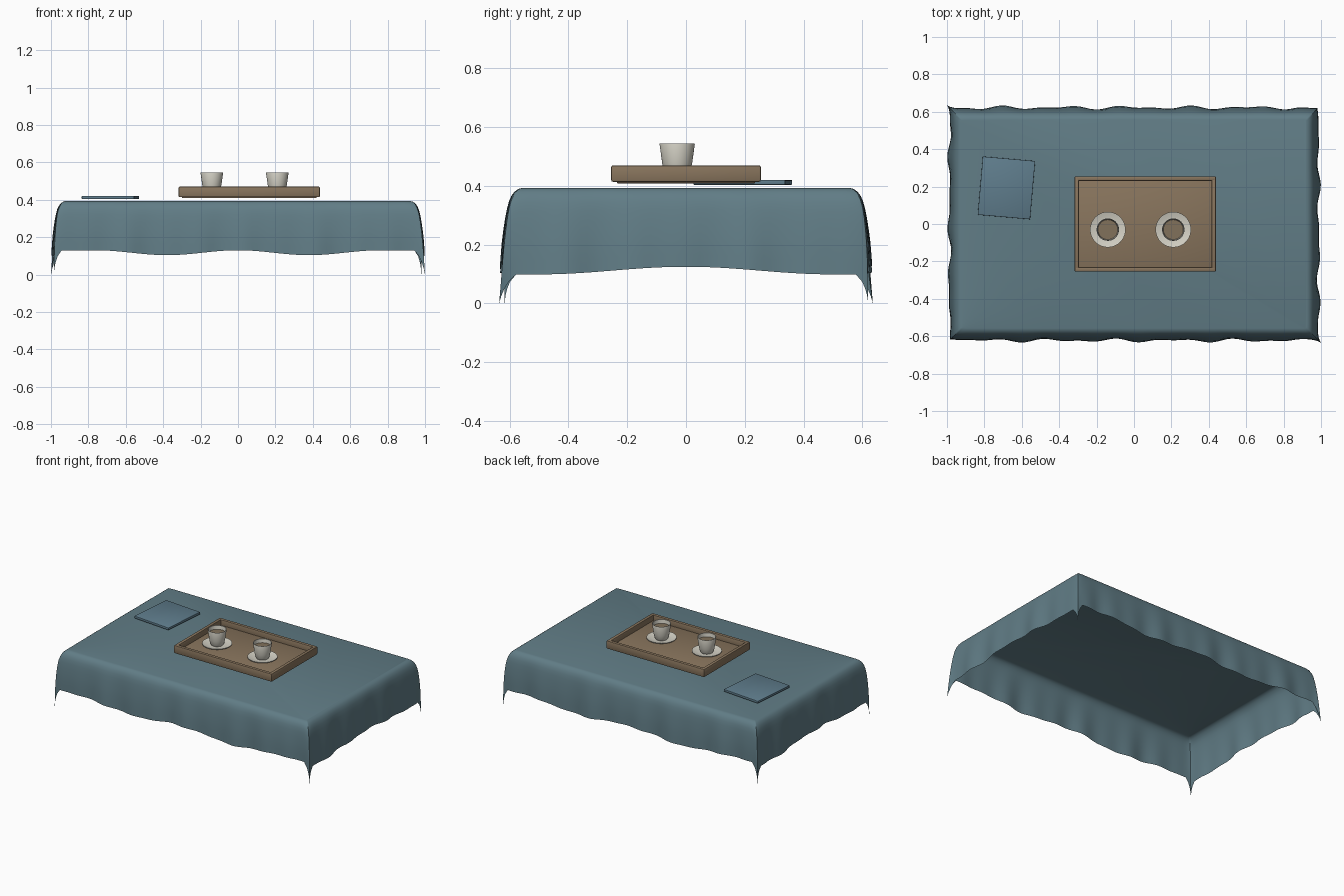
import bpy, bmesh, math
from mathutils import Vector

if "Cube" in bpy.data.objects:
    bpy.data.objects.remove(bpy.data.objects["Cube"])


def material(name, rgb):
    m = bpy.data.materials.new(name)
    m.diffuse_color = (*rgb, 1)
    m.use_nodes = True
    m.node_tree.nodes["Principled BSDF"].inputs["Base Color"].default_value = m.diffuse_color
    return m


CLOTH = material("slate teal cloth", (0.12, 0.205, 0.24))
BOOK = material("slate blue cover", (0.115, 0.205, 0.265))
WOOD = material("brown wood", (0.25, 0.178, 0.11))
CHINA = material("off white china", (0.66, 0.64, 0.56))
COFFEE = material("coffee brown", (0.22, 0.165, 0.105))


def finish(bm, name, mat, smooth=None):
    me = bpy.data.meshes.new(name)
    bm.to_mesh(me)
    bm.free()
    me.materials.append(mat)
    ob = bpy.data.objects.new(name, me)
    bpy.context.collection.objects.link(ob)
    if smooth:
        bpy.ops.object.select_all(action='DESELECT')
        ob.select_set(True)
        bpy.context.view_layer.objects.active = ob
        bpy.ops.object.shade_smooth_by_angle(angle=math.radians(smooth))
    return ob


def box(name, centre, size, mat, bevel=0.0, turn=0.0):
    bm = bmesh.new()
    bmesh.ops.create_cube(bm, size=1)
    bmesh.ops.scale(bm, vec=size, verts=bm.verts)
    if bevel:
        bmesh.ops.bevel(bm, geom=bm.edges[:], offset=bevel, segments=2,
                        profile=0.5, affect='EDGES')
    ob = finish(bm, name, mat, 30)
    ob.location, ob.rotation_euler.z = centre, turn
    return ob


def lathe(name, centre, profile, mat, n=40):
    bm = bmesh.new()
    rings = []
    for r, z in profile:
        if r == 0:
            rings.append([bm.verts.new((0, 0, z))] * n)
        else:
            rings.append([bm.verts.new((r * math.cos(2 * math.pi * i / n),
                                        r * math.sin(2 * math.pi * i / n), z)) for i in range(n)])
    for a, b in zip(rings, rings[1:]):
        for i in range(n):
            j = (i + 1) % n
            bm.faces.new(list(dict.fromkeys((a[i], a[j], b[j], b[i]))))
    bmesh.ops.recalc_face_normals(bm, faces=bm.faces)
    ob = finish(bm, name, mat, 40)
    ob.location = centre
    return ob


# Tablecloth: rings running round a rectangle, falling to a wavy hem
HX, HY, TOP = 0.978, 0.613, 0.393
TIPS = {(-1, -1): (-0.985, -0.617), (1, -1): (1.0, -0.636),
        (1, 1): (0.98, 0.62), (-1, 1): (-1.0, 0.636)}


def side_params(half, n):
    near = [0, 0.006, 0.012, 0.02, 0.035]
    span = 2 * half
    mid = [0.06 + (span - 0.12) * i / n for i in range(n + 1)]
    return [d / half - 1 for d in near + mid + [span - d for d in near[:0:-1]]]


def perimeter():
    pts = []
    for u in side_params(HX, 70):
        pts.append((u, -1, 'x'))
    for v in side_params(HY, 46):
        pts.append((1, v, 'y'))
    for u in side_params(HX, 70):
        pts.append((-u, 1, 'x'))
    for v in side_params(HY, 46):
        pts.append((-1, -v, 'y'))
    return pts


# (inset from the outer wall, fraction of the fall)
FALL = [(0.055, 0), (0.043, 0.012), (0.031, 0.045), (0.021, 0.10), (0.014, 0.17),
        (0.009, 0.27), (0.005, 0.4), (0.002, 0.55), (0, 0.7), (0, 0.85), (0, 1)]
bm = bmesh.new()
points = perimeter()
rings = []
for inset, f in FALL:
    ring = []
    for u, v, kind in points:
        x, y = u * (HX - inset), v * (HY - inset)
        if kind == 'x':
            s, d, ph = u * HX, (1 - abs(u)) * HX, 0.6 if v < 0 else 2.3
            hem = 0.117 + 0.013 * math.cos(2 * math.pi * min(abs(s), 0.76) / 0.76)
        else:
            s, d, ph = v * HY, (1 - abs(v)) * HY, 1.4 if u < 0 else 3.9
            hem = 0.112 + 0.013 * math.cos(math.pi * min(abs(s), 0.5) / 0.5)
        edge = min(1, d / 0.15)
        w = (0.006 + 0.006 * math.sin(19 * s + ph) + 0.005 * math.sin(31 * s + 2 * ph)) * edge * f
        if kind == 'x':
            y += v * (w + 0.004 * f)
        else:
            x += u * (w + 0.004 * f)
        # narrow hanging point at each corner
        k = max(0, 1 - d / 0.035) ** 1.6
        hem *= 1 - k
        tx, ty = TIPS[(1 if u > 0 else -1, 1 if v > 0 else -1)]
        g = k * f ** 1.5
        x, y = x + (tx - x) * g, y + (ty - y) * g
        ring.append(bm.verts.new((x, y, TOP - f * (TOP - hem))))
    rings.append(ring)
n = len(points)
for a, b in zip(rings, rings[1:]):
    for i in range(n):
        j = (i + 1) % n
        bm.faces.new((a[i], b[i], b[j], a[j]))
bm.faces.new(rings[0])
bmesh.ops.remove_doubles(bm, verts=bm.verts, dist=0.00005)
bmesh.ops.recalc_face_normals(bm, faces=bm.faces)
finish(bm, "tablecloth", CLOTH, 50)

# Closed book lying on the cloth
box("book", (-0.682, 0.193, 0.412), (0.281, 0.313, 0.016), BOOK, 0.002, math.radians(-5))

# Serving tray: floor and four raised walls
CX = 0.06
box("tray_floor", (CX, 0, 0.42), (0.72, 0.47, 0.022), WOOD, 0.003)
for s in (-1, 1):
    box("tray_long_wall", (CX, s * 0.2425, 0.442), (0.754, 0.024, 0.056), WOOD, 0.006)
    box("tray_short_wall", (CX + s * 0.366, 0, 0.442), (0.024, 0.509, 0.056), WOOD, 0.006)

# Cups on saucers
for x in (-0.14, 0.21):
    lathe("saucer", (x, -0.03, 0.431),
          [(0, 0), (0.055, 0), (0.07, 0.004), (0.095, 0.013), (0.095, 0.017),
           (0.068, 0.009), (0.05, 0.007), (0, 0.007)], CHINA)
    lathe("cup", (x, -0.03, 0.438),
          [(0, 0), (0.038, 0), (0.045, 0.012), (0.051, 0.04), (0.06, 0.104), (0.059, 0.107),
           (0.056, 0.106), (0.053, 0.08), (0.047, 0.04), (0.04, 0.012), (0, 0.01)], CHINA)
    lathe("coffee", (x, -0.03, 0.438), [(0, 0.08), (0.0535, 0.08)], COFFEE)
